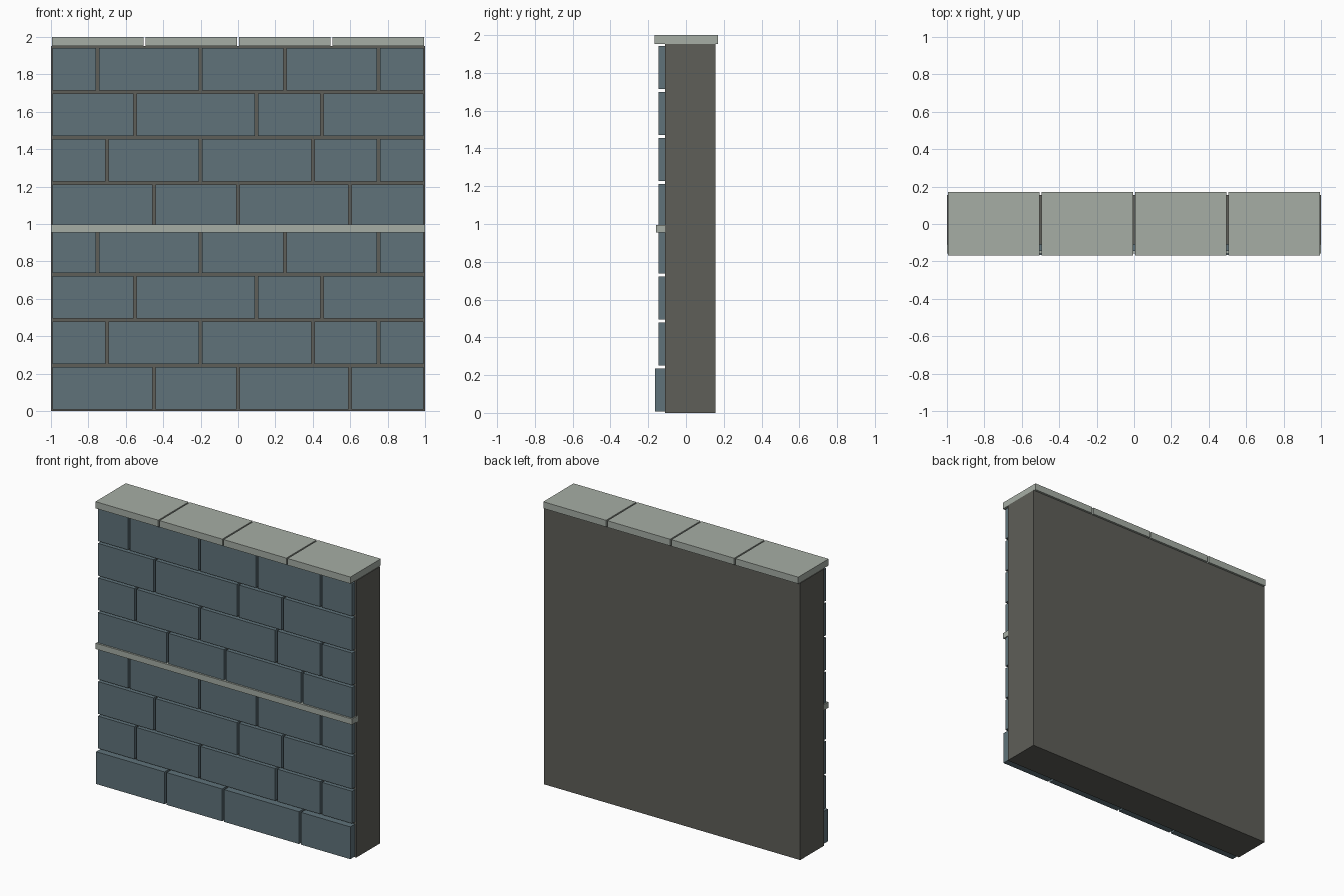
import bpy
import bmesh
from mathutils import Vector

default = bpy.data.objects.get("Cube")
if default:
    bpy.data.objects.remove(default, do_unlink=True)


def material(name, color):
    mat = bpy.data.materials.new(name)
    mat.use_nodes = True
    mat.diffuse_color = (*color, 1)
    shader = mat.node_tree.nodes["Principled BSDF"]
    shader.inputs["Base Color"].default_value = (*color, 1)
    shader.inputs["Roughness"].default_value = 0.9
    return mat


def box(name, low, high, mat):
    low, high = Vector(low), Vector(high)
    bm = bmesh.new()
    bmesh.ops.create_cube(bm, size=1)
    bmesh.ops.scale(bm, vec=high - low, verts=bm.verts)
    mesh = bpy.data.meshes.new(name)
    bm.to_mesh(mesh)
    bm.free()
    mesh.materials.append(mat)
    obj = bpy.data.objects.new(name, mesh)
    obj.location = (low + high) / 2
    bpy.context.collection.objects.link(obj)
    return obj


mortar = material("dark mortar", (0.112, 0.112, 0.098))
slate = material("blue grey stone", (0.115, 0.171, 0.195))
pale = material("pale stone", (0.38, 0.42, 0.375))

# Solid wall behind the facing
WALL_FRONT = -0.11
box("wall_core", (-1, WALL_FRONT, 0), (1, 0.155, 1.953), mortar)

# Facing blocks: four joint patterns, repeated above the band
JOINTS = [
    (-0.45, 0, 0.6),
    (-0.7, -0.2, 0.4, 0.75),
    (-0.55, 0.1, 0.45),
    (-0.75, -0.2, 0.25, 0.75),
]
PITCH, GAP = 0.2437, 0.008
for row in range(8):
    front = -0.165 if row == 0 else -0.145   # thicker plinth course
    edges = (-1, *JOINTS[row % len(JOINTS)], 1)
    for i, (left, right) in enumerate(zip(edges, edges[1:])):
        box(f"block_{row + 1}_{i + 1}",
            (left + GAP, front, row * PITCH + GAP),
            (right - GAP, WALL_FRONT, (row + 1) * PITCH - GAP), slate)

# Narrow string course across the middle
box("middle_band", (-1, -0.158, 0.955), (1, -0.09, 0.996), pale)

# Coping slabs along the top
for i in range(4):
    left = -1 + i * 0.5
    box(f"coping_slab_{i + 1}", (left + 0.005, -0.168, 1.953),
        (left + 0.495, 0.17, 2), pale)
